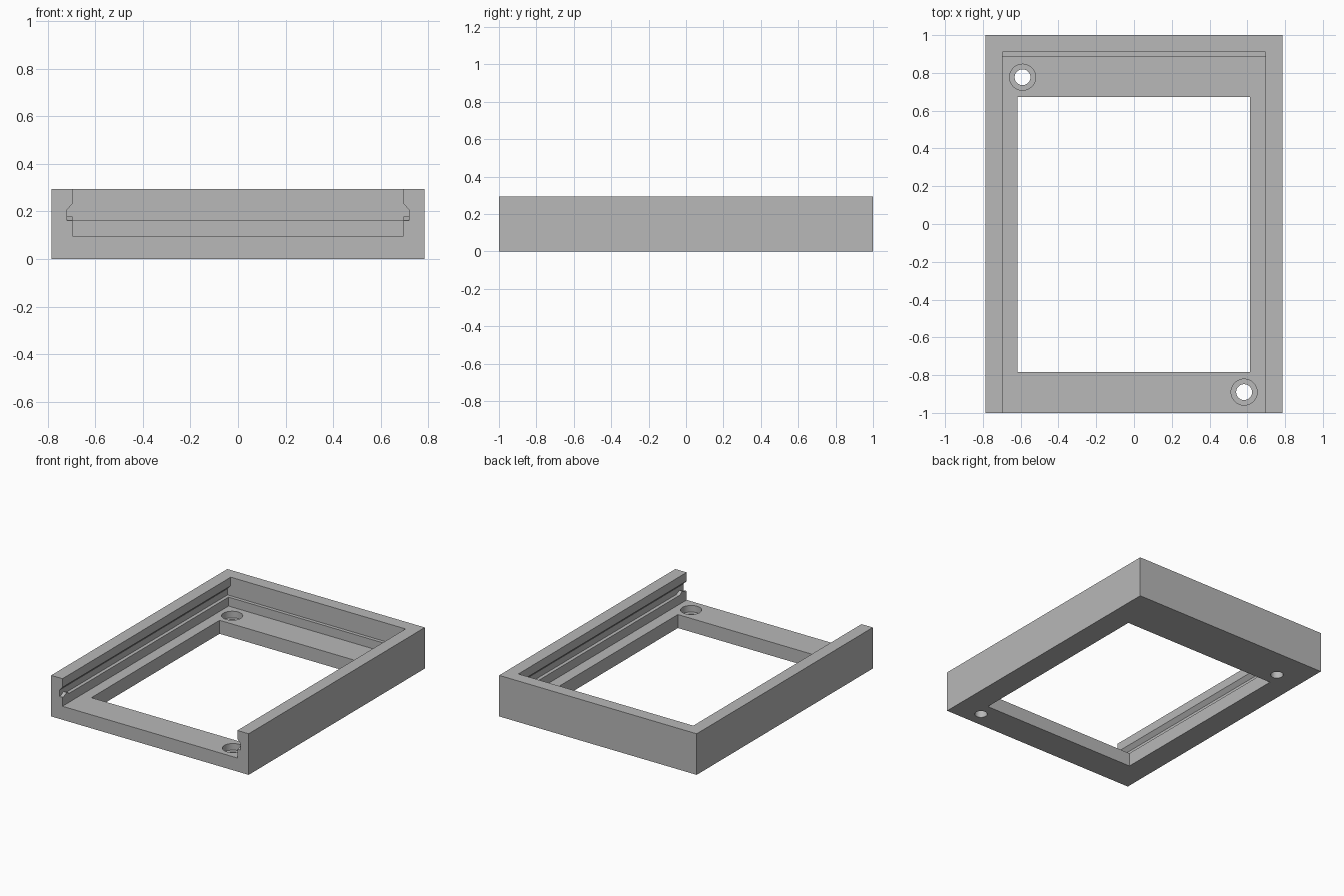
import bpy, bmesh
from mathutils import Matrix, Vector

if "Cube" in bpy.data.objects:
    bpy.data.objects.remove(bpy.data.objects["Cube"], do_unlink=True)

HALF_X, HEIGHT = 0.785, 0.295
FLOOR_Z, LEDGE_Z = 0.097, 0.161
INNER_X, GROOVE_X = 0.695, 0.72

grey = bpy.data.materials.new("plain grey")
grey.use_nodes = True
grey.diffuse_color = (0.48, 0.48, 0.48, 1)
grey.node_tree.nodes["Principled BSDF"].inputs["Base Color"].default_value = grey.diffuse_color


def make_object(name, bm):
    bmesh.ops.recalc_face_normals(bm, faces=bm.faces)
    mesh = bpy.data.meshes.new(name)
    bm.to_mesh(mesh)
    bm.free()
    mesh.materials.append(grey)
    obj = bpy.data.objects.new(name, mesh)
    bpy.context.collection.objects.link(obj)
    return obj


def prism(name, points, offset):
    """Extrude a closed outline along an offset."""
    bm = bmesh.new()
    face = bm.faces.new([bm.verts.new(p) for p in points])
    new = bmesh.ops.extrude_face_region(bm, geom=[face])["geom"]
    verts = [v for v in new if isinstance(v, bmesh.types.BMVert)]
    bmesh.ops.translate(bm, verts=verts, vec=Vector(offset))
    return make_object(name, bm)


def box(name, x0, x1, y0, y1, z0, z1):
    outline = [(x0, y0, z0), (x1, y0, z0), (x1, y1, z0), (x0, y1, z0)]
    return prism(name, outline, (0, 0, z1 - z0))


def cylinder(name, x, y, radius, z0, z1):
    bm = bmesh.new()
    bmesh.ops.create_cone(bm, cap_ends=True, segments=48, radius1=radius, radius2=radius,
                          depth=z1 - z0, matrix=Matrix.Translation((x, y, (z0 + z1) / 2)))
    return make_object(name, bm)


def cut(target, cutter):
    cutter.hide_render = True
    mod = target.modifiers.new("cut", "BOOLEAN")
    mod.operation, mod.solver, mod.object = "DIFFERENCE", "EXACT", cutter
    bpy.context.view_layer.objects.active = target
    bpy.ops.object.modifier_apply(modifier=mod.name)
    bpy.data.objects.remove(cutter, do_unlink=True)


# Outer block
frame = box("frame", -HALF_X, HALF_X, -1, 1, 0, HEIGHT)

# Sliding lid channel with undercut side grooves, open at the front
right_side = [(GROOVE_X, LEDGE_Z), (GROOVE_X, 0.206), (INNER_X, 0.233), (INNER_X, 0.4)]
section = right_side + [(-x, z) for x, z in reversed(right_side)]
cut(frame, prism("lid_channel", [(x, -1.1, z) for x, z in section], (0, 2.01, 0)))

# Recess below the lid ledge, and the window through the floor
cut(frame, box("recess", -INNER_X, INNER_X, -1.1, 0.885, FLOOR_Z, 0.2))
cut(frame, box("window", -0.617, 0.613, -0.783, 0.672, -0.1, 0.2))

# Counterbored screw holes in opposite corners
for x, y in ((-0.59, 0.777), (0.583, -0.89)):
    cut(frame, cylinder("counterbore", x, y, 0.069, 0.05, 0.15))
    cut(frame, cylinder("screw_hole", x, y, 0.042, -0.1, 0.1))

# Small catch ridges at the front of each groove
for name, x in (("left_catch", INNER_X), ("right_catch", -GROOVE_X)):
    ridge = [(x, -0.985, LEDGE_Z), (x, -0.92, LEDGE_Z), (x, -0.952, 0.178)]
    prism(name, ridge, (GROOVE_X - INNER_X, 0, 0))

# Smooth only the round bores
bpy.ops.object.select_all(action="DESELECT")
frame.select_set(True)
bpy.context.view_layer.objects.active = frame
bpy.ops.object.shade_smooth_by_angle(angle=0.5)
